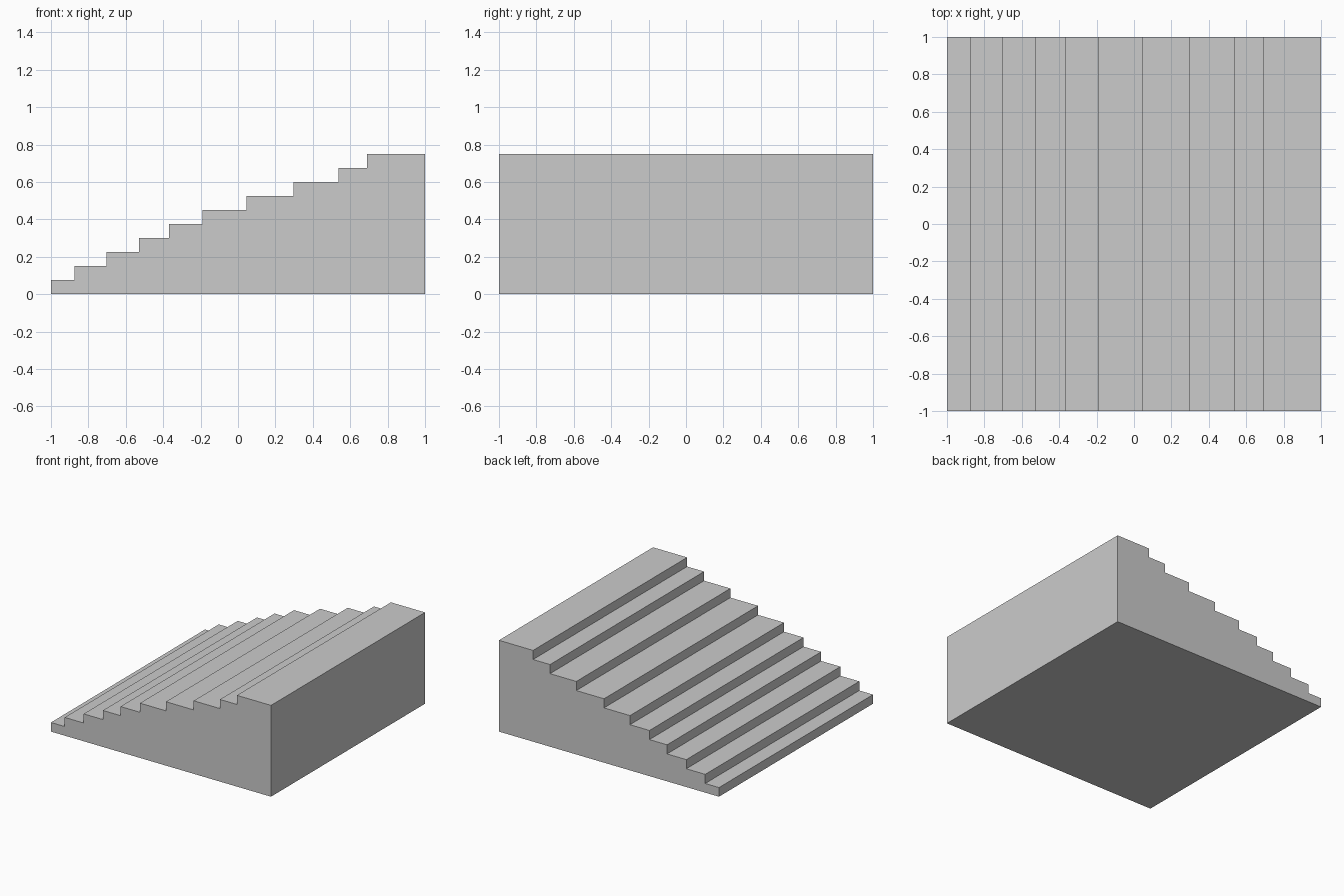
import bpy, bmesh

if "Cube" in bpy.data.objects:
    bpy.data.objects.remove(bpy.data.objects["Cube"])

RISE = 0.075      # height of every step
HALF_WIDTH = 1.0
# x position of each riser, then the back wall
risers = [-1.0, -0.875, -0.703, -0.528, -0.368, -0.191, 0.045, 0.297, 0.536, 0.69]
BACK = 1.0

# Side profile: bottom edge, then up the stairs
profile = [(BACK, 0.0), (risers[0], 0.0)]
for i, x in enumerate(risers):
    top = RISE * (i + 1)
    next_x = risers[i + 1] if i + 1 < len(risers) else BACK
    if i:
        profile.append((x, top))
    else:
        profile.append((x, RISE))
    profile.append((next_x, top))

# Extrude the profile across the width
bm = bmesh.new()
side = bm.faces.new([bm.verts.new((x, -HALF_WIDTH, z)) for x, z in profile])
extruded = bmesh.ops.extrude_face_region(bm, geom=[side], use_keep_orig=True)
moved = [g for g in extruded["geom"] if isinstance(g, bmesh.types.BMVert)]
bmesh.ops.translate(bm, verts=moved, vec=(0, 2 * HALF_WIDTH, 0))
bmesh.ops.recalc_face_normals(bm, faces=bm.faces)

mesh = bpy.data.meshes.new("staircase")
bm.to_mesh(mesh)
bm.free()
staircase = bpy.data.objects.new("staircase", mesh)
bpy.context.collection.objects.link(staircase)
